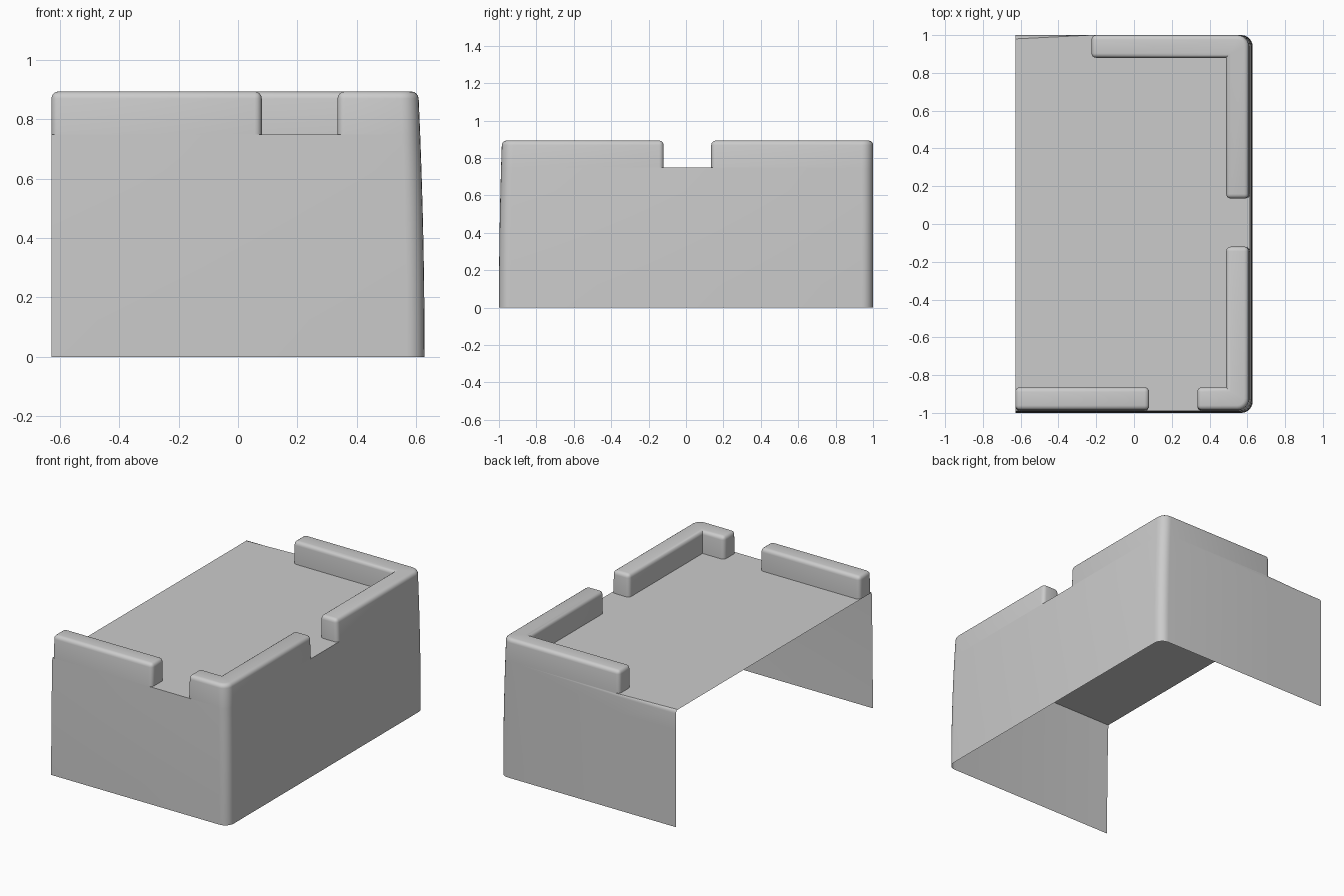
import bpy, bmesh, math
from mathutils import Vector

if "Cube" in bpy.data.objects:
    bpy.data.objects.remove(bpy.data.objects["Cube"])

X, Y, DECK, TOP, R = 0.628, 1.0, 0.748, 0.893, 0.06
IN_X, IN_F, IN_B = 0.488, -0.865, 0.88   # inner faces of the parapets


def arc(cx, cy, a0, n=6):
    """Quarter-round plan corner, counter-clockwise."""
    return [(cx + R * math.cos(math.radians(a0 + 90 * i / n)),
             cy + R * math.sin(math.radians(a0 + 90 * i / n))) for i in range(n + 1)]


front_corner = arc(X - R, -Y + R, -90)
back_corner = arc(X - R, Y - R, 0)


def finish(name, bm):
    # Right and front walls lean inward, increasingly towards the top
    for v in bm.verts:
        t = (v.co.z / TOP) ** 2
        if v.co.x > 0.53:
            v.co.x -= 0.021 * t
        if v.co.y < -0.91:
            v.co.y += 0.016 * t
    me = bpy.data.meshes.new(name)
    bm.to_mesh(me)
    bm.free()
    ob = bpy.data.objects.new(name, me)
    bpy.context.collection.objects.link(ob)
    bpy.ops.object.select_all(action='DESELECT')
    bpy.context.view_layer.objects.active = ob
    ob.select_set(True)
    bpy.ops.object.shade_smooth_by_angle(angle=math.radians(35))
    return ob


# Three-sided wall shell with roof deck, open at the bottom and left
bm = bmesh.new()
plan = [(-X, -Y)] + front_corner + back_corner + [(-0.225, Y), (-X, Y)]
levels = [DECK * i / 6 for i in range(7)]
rings = [[bm.verts.new((x, y, z)) for x, y in plan] for z in levels]
for lo, hi in zip(rings, rings[1:]):
    for i in range(len(plan) - 1):
        bm.faces.new((lo[i], lo[i + 1], hi[i + 1], hi[i]))
bm.faces.new(rings[-1])
exposed = bm.edges.get((rings[-1][-1], rings[-1][-2]))
bmesh.ops.bevel(bm, geom=[exposed], offset=0.02, segments=3, profile=0.5, affect='EDGES')
finish("wall_shell_and_deck", bm)


# Rounded parapet bars standing on the deck
def parapet(name, outline):
    bm = bmesh.new()
    lo = [bm.verts.new((x, y, DECK)) for x, y in outline]
    hi = [bm.verts.new((x, y, TOP)) for x, y in outline]
    for i in range(len(lo)):
        j = (i + 1) % len(lo)
        bm.faces.new((lo[i], lo[j], hi[j], hi[i]))
    bm.faces.new(hi)
    bm.normal_update()
    edges = [e for e in bm.edges if e.is_manifold
             and e.calc_face_angle_signed() > math.radians(40)]
    bmesh.ops.bevel(bm, geom=edges, offset=0.024, segments=4, profile=0.5, affect='EDGES')
    finish(name, bm)


parapet("front_left_parapet", [(-X, -Y), (0.08, -Y), (0.08, IN_F), (-X, IN_F)])
parapet("front_corner_parapet", [(0.335, -Y)] + front_corner
        + [(X, -0.12), (IN_X, -0.12), (IN_X, IN_F), (0.335, IN_F)])
parapet("back_corner_parapet", [(X, 0.135)] + back_corner
        + [(-0.225, Y), (-0.225, IN_B), (IN_X, IN_B), (IN_X, 0.135)])
